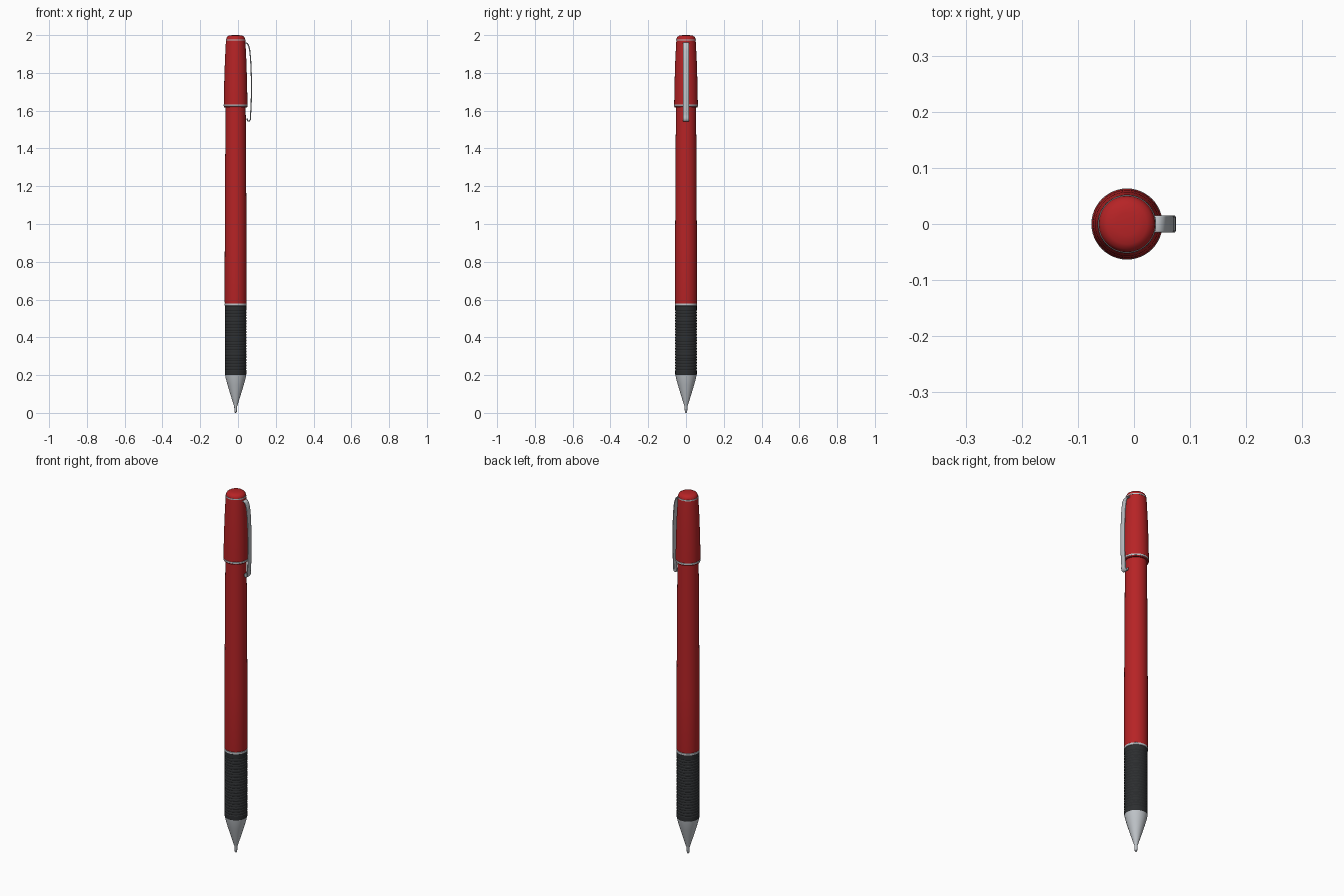
import bpy
import bmesh
import math

AXIS_X = -0.0125
SEGMENTS = 48

cube = bpy.data.objects.get("Cube")
if cube:
    bpy.data.objects.remove(cube, do_unlink=True)


def make_material(name, rgb):
    mat = bpy.data.materials.new(name)
    mat.use_nodes = True
    color = (*rgb, 1.0)
    mat.diffuse_color = color
    mat.node_tree.nodes["Principled BSDF"].inputs["Base Color"].default_value = color
    return mat


red = make_material("red lacquer", (0.47, 0.017, 0.019))
rubber = make_material("black rubber", (0.025, 0.027, 0.029))
silver = make_material("silver metal", (0.52, 0.55, 0.58))


def finish(obj, mat, angle):
    obj.data.materials.clear()
    obj.data.materials.append(mat)
    bpy.ops.object.select_all(action='DESELECT')
    obj.select_set(True)
    bpy.context.view_layer.objects.active = obj
    bpy.ops.object.shade_smooth_by_angle(angle=math.radians(angle))


def lathe(name, profile, mat, angle=35):
    """Revolve (radius, height) points, listed upwards, and cap both ends."""
    bm = bmesh.new()
    rings = []
    for r, z in profile:
        rings.append([bm.verts.new((r * math.cos(a), r * math.sin(a), z))
                      for a in (math.tau * i / SEGMENTS for i in range(SEGMENTS))])
    for low, high in zip(rings, rings[1:]):
        for i in range(SEGMENTS):
            j = (i + 1) % SEGMENTS
            bm.faces.new((low[i], low[j], high[j], high[i]))
    bm.faces.new(rings[0][::-1])
    bm.faces.new(rings[-1])
    mesh = bpy.data.meshes.new(name)
    bm.to_mesh(mesh)
    bm.free()
    obj = bpy.data.objects.new(name, mesh)
    obj.location.x = AXIS_X
    bpy.context.collection.objects.link(obj)
    finish(obj, mat, angle)


# Writing tip: fine point flaring into a slightly rounded cone
lathe("tip", [(0.002, 0.0), (0.006, 0.004), (0.008, 0.035), (0.013, 0.05),
              (0.03, 0.105), (0.043, 0.148), (0.053, 0.185), (0.056, 0.203)], silver)

# Ribbed rubber grip
RIBS, RIB_LOW, RIB_HIGH = 22, 0.225, 0.55
grip = [(0.055, 0.2), (0.057, 0.204)]
pitch = (RIB_HIGH - RIB_LOW) / RIBS
for k in range(RIBS):
    z = RIB_LOW + k * pitch
    grip += [(0.057, z), (0.0555, z + 0.15 * pitch),
             (0.0555, z + 0.35 * pitch), (0.057, z + 0.5 * pitch)]
grip += [(0.057, 0.568)]
lathe("grip", grip, rubber, 25)

# Barrel and the ring below it
lathe("barrel_ring", [(0.056, 0.566), (0.0585, 0.568), (0.0585, 0.578), (0.056, 0.58)], silver)
lathe("barrel", [(0.057, 0.579), (0.0585, 0.59), (0.0575, 0.9), (0.0555, 1.3),
                 (0.053, 1.65)], red)

# Cap, its rings and the domed end
lathe("cap_ring", [(0.061, 1.622), (0.0635, 1.624), (0.0635, 1.632), (0.061, 1.634)], silver)
lathe("cap", [(0.061, 1.618), (0.0625, 1.622), (0.0625, 1.64), (0.0605, 1.75),
              (0.057, 1.86), (0.0525, 1.95), (0.051, 1.972)], red)
lathe("top_ring", [(0.05, 1.97), (0.052, 1.971), (0.0515, 1.977), (0.049, 1.978)], silver)
lathe("top_dome", [(0.0505, 1.976), (0.049, 1.984), (0.045, 1.991), (0.036, 1.997),
                   (0.02, 1.9995), (0.004, 2.0)], red, 60)

# Pocket clip: a flat metal strip following a curve
path = [(0.034, 1.958), (0.047, 1.957), (0.057, 1.94), (0.064, 1.9), (0.069, 1.82),
        (0.0715, 1.73), (0.07, 1.65), (0.066, 1.58), (0.06, 1.546),
        (0.052, 1.547), (0.048, 1.56)]
curve = bpy.data.curves.new("clip", 'CURVE')
curve.dimensions = '2D'
curve.fill_mode = 'NONE'
curve.extrude = 0.0125
curve.bevel_depth = 0.003
curve.bevel_resolution = 1
curve.use_fill_caps = True
curve.resolution_u = 6
spline = curve.splines.new('BEZIER')
spline.bezier_points.add(len(path) - 1)
for point, (x, z) in zip(spline.bezier_points, path):
    point.co = (x, z, 0)
    point.handle_left_type = point.handle_right_type = 'AUTO'
clip = bpy.data.objects.new("clip", curve)
clip.rotation_euler.x = math.pi / 2
bpy.context.collection.objects.link(clip)
bpy.ops.object.select_all(action='DESELECT')
clip.select_set(True)
bpy.context.view_layer.objects.active = clip
bpy.ops.object.convert(target='MESH')
finish(bpy.context.object, silver, 50)
